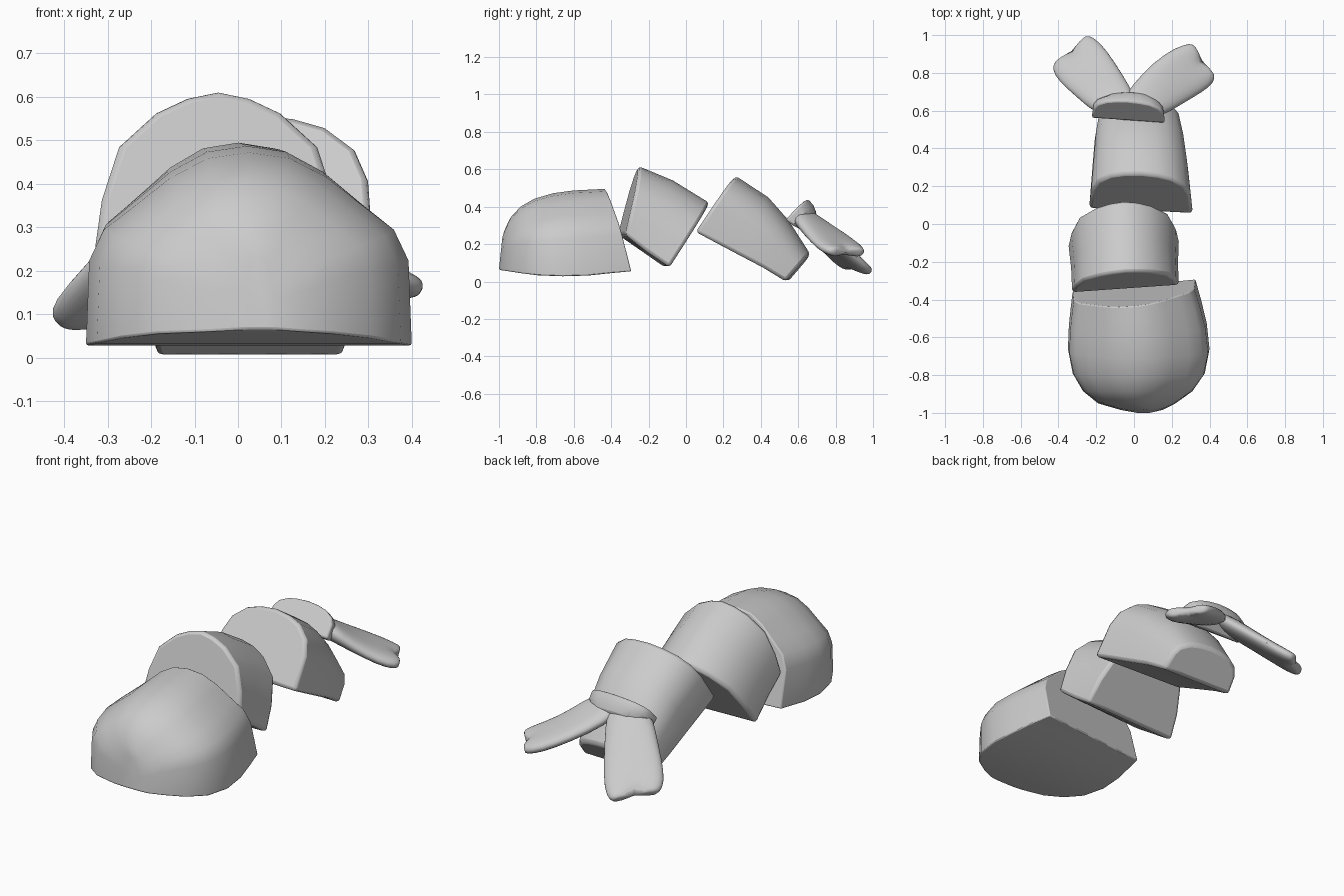
import bpy, bmesh, math
from mathutils import Vector

if "Cube" in bpy.data.objects:
    bpy.data.objects.remove(bpy.data.objects["Cube"])


def make_object(name, rings, bevel=0.0, subdiv=0, angle=35):
    """Skin a list of closed rings, cap both ends, shade smooth."""
    bm = bmesh.new()
    vr = [[bm.verts.new(p) for p in ring] for ring in rings]
    n = len(vr[0])
    for a, b in zip(vr, vr[1:]):
        for i in range(n):
            j = (i + 1) % n
            bm.faces.new((a[i], a[j], b[j], b[i]))
    bm.faces.new(vr[0][::-1])
    bm.faces.new(vr[-1])
    bmesh.ops.recalc_face_normals(bm, faces=bm.faces)
    me = bpy.data.meshes.new(name)
    bm.to_mesh(me)
    bm.free()
    ob = bpy.data.objects.new(name, me)
    bpy.context.collection.objects.link(ob)
    bpy.ops.object.select_all(action='DESELECT')
    bpy.context.view_layer.objects.active = ob
    ob.select_set(True)
    if bevel:
        m = ob.modifiers.new("soft_edges", 'BEVEL')
        m.width, m.segments = bevel, 2
        m.limit_method, m.angle_limit = 'ANGLE', math.radians(48)
    if subdiv:
        m = ob.modifiers.new("smooth", 'SUBSURF')
        m.levels = m.render_levels = subdiv
    bpy.ops.object.shade_smooth_by_angle(angle=math.radians(angle))
    return ob


def arch(profile, cx, w, bottom, top, yaw=0.0):
    """D-shaped section between a (y, z) bottom and a (y, z) top."""
    pts = [(-u, v) for u, v in profile[:0:-1]] + list(profile)
    out = []
    for u, v in pts:
        y = bottom[0] + (top[0] - bottom[0]) * v + yaw * u * w
        z = bottom[1] + (top[1] - bottom[1]) * v
        out.append((cx + u * w, y, z))
    # flat underside
    for u in (0.5, 0.0, -0.5):
        out.append((cx + u * w, bottom[0] + yaw * u * w, bottom[1]))
    return out


# half profiles from peak to bottom corner
HEAD = [(0, 1), (.25, .97), (.48, .87), (.72, .71), (.89, .6), (.98, .44), (1, 0)]
STEEP = [(0, 1), (.25, .96), (.5, .87), (.8, .66), (.94, .33), (1, 0)]
ROUND = [(0, 1), (.33, .97), (.6, .9), (.85, .73), (.96, .5), (1, 0)]

# domed head: center x, half width, bottom y/z, top y/z, yaw
head_sections = [
    (.00, .325, (-.325, .055), (-.435, .495), .10),
    (.01, .345, (-.42, .045), (-.50, .492), .06),
    (.02, .365, (-.53, .032), (-.60, .487), .02),
    (.025, .375, (-.66, .028), (-.71, .472), 0),
    (.025, .350, (-.79, .033), (-.81, .443), 0),
    (.02, .290, (-.885, .045), (-.885, .40), 0),
    (.015, .205, (-.95, .055), (-.94, .34), 0),
    (.04, .11, (-.985, .06), (-.972, .27), 0),
    (.05, .035, (-1.0, .065), (-.982, .235), 0),
]
make_object("head", [arch(HEAD, *s) for s in head_sections], bevel=.015, angle=40)

# front body slice
make_object("front_slice", [
    arch(STEEP, -.045, .285, (-.345, .25), (-.255, .617), .07),
    arch(STEEP, -.05, .285, (-.23, .165), (-.07, .54), .04),
    arch(STEEP, -.055, .295, (-.10, .075), (.125, .42), .04),
], bevel=.018)

# rear body slice
make_object("rear_slice", [
    arch(ROUND, .037, .275, (.065, .265), (.265, .565), -.05),
    arch(ROUND, .034, .255, (.28, .15), (.44, .45), -.05),
    arch(ROUND, .03, .24, (.42, .075), (.55, .325), -.04),
    arch(ROUND, .027, .215, (.54, 0.0), (.665, .145), -.03),
], bevel=.018)

# cut end of the tail
make_object("tail_base", [
    arch(ROUND, -.03, .195, (.545, .33), (.65, .442), -.07),
    arch(ROUND, -.03, .19, (.58, .30), (.68, .41), -.05),
    arch(ROUND, -.03, .13, (.63, .27), (.70, .36), 0),
], bevel=.012)


def fin(name, edges, thick):
    """Lobed fin; edges are outer and inner border points per section."""
    mids = [(Vector(a) + Vector(b)) / 2 for a, b in edges]
    rings = []
    last = len(edges) - 1
    for k, (a, b) in enumerate(edges):
        a, b = Vector(a), Vector(b)
        along = (mids[min(k + 1, last)] - mids[max(k - 1, 0)]).normalized()
        normal = (b - a).cross(along).normalized()
        dent = k / last
        ring = []
        for i in range(16):
            t = 2 * math.pi * i / 16
            c, s = math.cos(t), math.sin(t)
            groove = 1 - .45 * dent * (1 - c * c)
            notch = .06 * (1 - abs(c)) ** 2 if k == last else 0
            ring.append(mids[k] + (b - a) * (.5 * c)
                        + normal * (s * thick[k] * groove) - along * notch)
        rings.append(ring)
    # rounded-over tip
    center = sum(rings[-1], Vector()) / 16
    tip = (mids[last] - mids[last - 1]).normalized() * .012
    rings.append([center.lerp(p, .82) + tip for p in rings[-1]])
    return make_object(name, rings, subdiv=1, angle=60)


# two splayed tail fins
thickness = [.045, .055, .05, .055, .05]
fin("tail_fin_left", [
    ((-.215, .59, .36), (.03, .63, .38)),
    ((-.255, .63, .31), (-.02, .73, .30)),
    ((-.36, .715, .20), (-.10, .86, .18)),
    ((-.43, .79, .12), (-.175, .965, .08)),
    ((-.43, .835, .09), (-.235, 1.0, .05)),
], thickness)
fin("tail_fin_right", [
    ((.145, .57, .36), (-.08, .63, .38)),
    ((.20, .60, .31), (-.02, .73, .31)),
    ((.31, .665, .22), (.10, .86, .24)),
    ((.41, .725, .17), (.22, .94, .18)),
    ((.43, .77, .16), (.30, .96, .155)),
], thickness)
